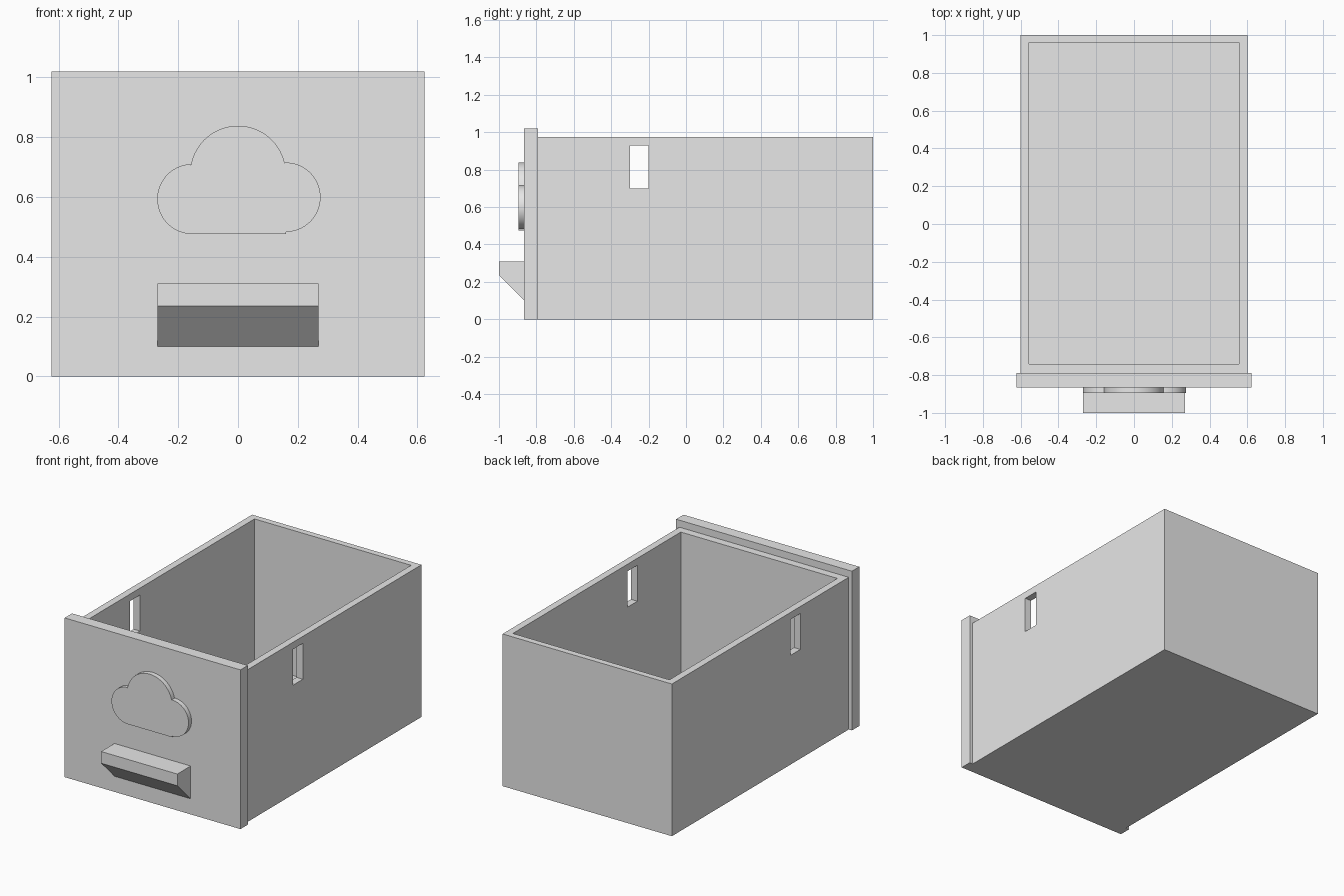
import bpy
import bmesh
from math import radians, cos, sin
from mathutils import Vector

default = bpy.data.objects.get("Cube")
if default:
    bpy.data.objects.remove(default, do_unlink=True)

GREY = (0.8, 0.8, 0.8, 1.0)
grey = bpy.data.materials.new("plain grey")
grey.use_nodes = True
grey.diffuse_color = GREY
grey.node_tree.nodes["Principled BSDF"].inputs["Base Color"].default_value = GREY


def finish(name, bm):
    bmesh.ops.recalc_face_normals(bm, faces=bm.faces[:])
    mesh = bpy.data.meshes.new(name)
    bm.to_mesh(mesh)
    bm.free()
    mesh.materials.append(grey)
    obj = bpy.data.objects.new(name, mesh)
    bpy.context.collection.objects.link(obj)
    return obj


def box(name, low, high):
    bm = bmesh.new()
    low, high = Vector(low), Vector(high)
    bmesh.ops.create_cube(bm, size=1)
    bmesh.ops.scale(bm, vec=high - low, verts=bm.verts)
    bmesh.ops.translate(bm, vec=(low + high) / 2, verts=bm.verts)
    return finish(name, bm)


def extrude(name, points, offset):
    bm = bmesh.new()
    face = bm.faces.new([bm.verts.new(p) for p in points])
    result = bmesh.ops.extrude_face_region(bm, geom=[face], use_keep_orig=True)
    moved = [v for v in result["geom"] if isinstance(v, bmesh.types.BMVert)]
    bmesh.ops.translate(bm, vec=offset, verts=moved)
    return finish(name, bm)


def cut(obj, cutter):
    mod = obj.modifiers.new("cut", "BOOLEAN")
    mod.operation = "DIFFERENCE"
    mod.solver = "EXACT"
    mod.object = cutter
    bpy.context.view_layer.objects.active = obj
    bpy.ops.object.modifier_apply(modifier=mod.name)
    bpy.data.objects.remove(cutter, do_unlink=True)


def arc(x, z, radius, start, end, steps=32):
    angles = [radians(start + (end - start) * i / steps) for i in range(steps + 1)]
    return [(x + radius * cos(a), z + radius * sin(a)) for a in angles]


# Open drawer box, hollowed, with a slot through both side walls
drawer = box("drawer_box", (-0.6, -0.79, 0), (0.6, 1.0, 0.975))
cut(drawer, box("hollow", (-0.555, -0.74, 0.045), (0.555, 0.96, 1.2)))
cut(drawer, box("slots", (-0.8, -0.3, 0.7), (0.8, -0.2, 0.93)))

# Front panel
box("front_panel", (-0.623, -0.865, 0), (0.623, -0.79, 1.02))

# Handle with a sloping underside
profile = [(-0.865, 0.31), (-1.0, 0.31), (-1.0, 0.235), (-0.865, 0.10)]
extrude("handle", [(-0.27, y, z) for y, z in profile], (0.54, 0, 0))

# Raised cloud made of three arcs and a flat base
outline = (arc(0.16, 0.599, 0.116, -90, 91)
           + arc(0, 0.678, 0.16, 13, 170)
           + arc(-0.153, 0.593, 0.117, 93, 270)
           + [(0.16, 0.476)])
cloud = extrude("cloud", [(x, -0.865, z) for x, z in outline], (0, -0.03, 0))
bpy.ops.object.select_all(action="DESELECT")
cloud.select_set(True)
bpy.context.view_layer.objects.active = cloud
bpy.ops.object.shade_smooth_by_angle(angle=radians(30))
